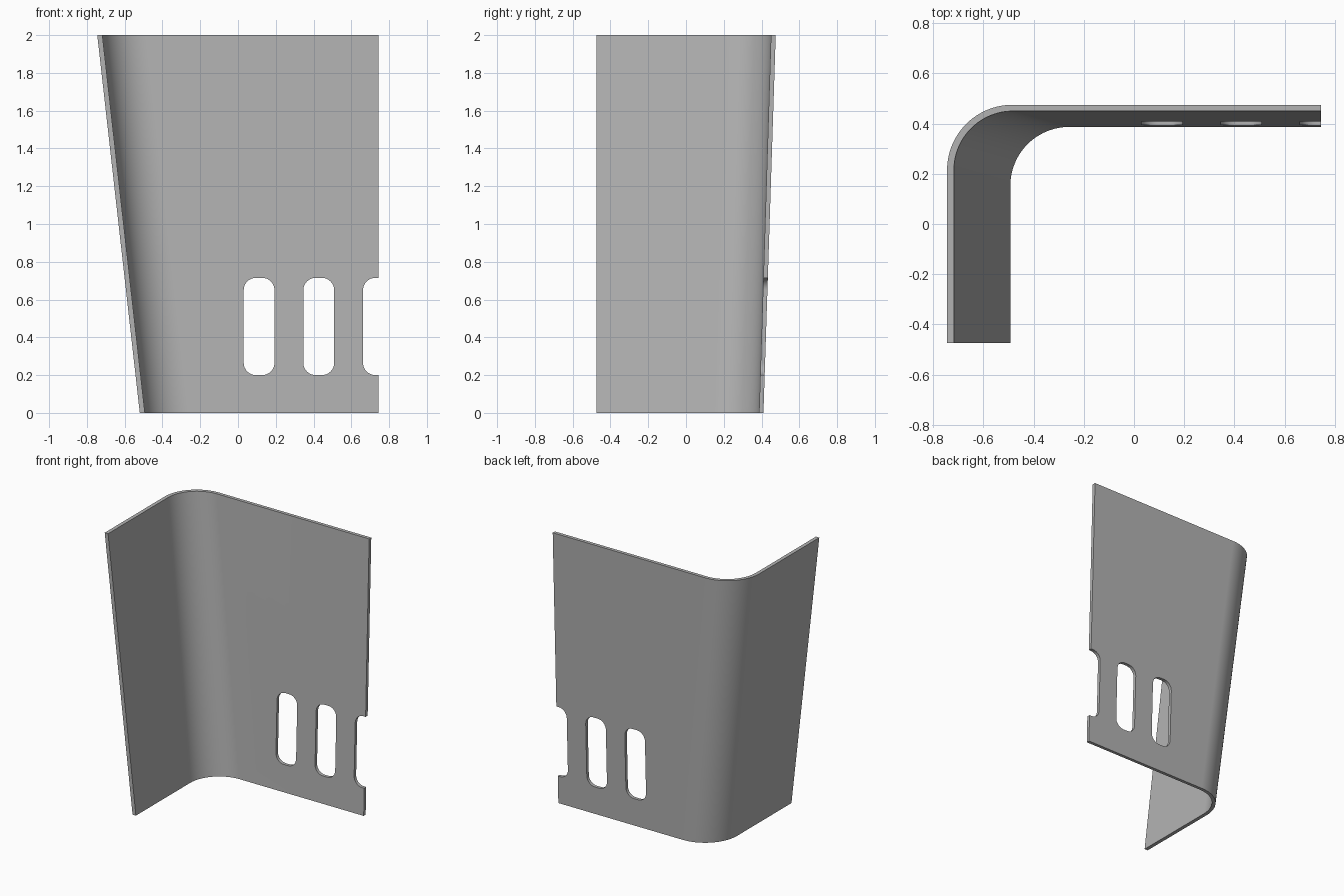
import bpy, bmesh, math

if "Cube" in bpy.data.objects:
    bpy.data.objects.remove(bpy.data.objects["Cube"], do_unlink=True)

FRONT, RIGHT, HEIGHT, STEPS = -0.475, 0.745, 2.0, 24

grey = bpy.data.materials.new("plain grey")
grey.use_nodes = True
colour = (0.45, 0.45, 0.45, 1)
grey.diffuse_color = colour
grey.node_tree.nodes["Principled BSDF"].inputs["Base Color"].default_value = colour


def new_object(name, bm):
    bmesh.ops.recalc_face_normals(bm, faces=bm.faces)
    mesh = bpy.data.meshes.new(name)
    bm.to_mesh(mesh)
    bm.free()
    mesh.materials.append(grey)
    obj = bpy.data.objects.new(name, mesh)
    bpy.context.collection.objects.link(obj)
    return obj


def bend_line(left, back, radius):
    """Side wall, rounded corner, back wall, seen from above."""
    pts = [(left, FRONT)]
    for i in range(STEPS + 1):
        a = math.pi - math.pi / 2 * i / STEPS
        pts.append((left + radius * (1 + math.cos(a)), back + radius * (math.sin(a) - 1)))
    return pts + [(RIGHT, back)]


# Bent sheet: both walls lean outwards towards the top
bm = bmesh.new()


def line_verts(left, back, radius, z):
    return [bm.verts.new((x, y, z)) for x, y in bend_line(left, back, radius)]


outer_low = line_verts(-0.52, 0.41, 0.26, 0)
inner_low = line_verts(-0.493, 0.387, 0.235, 0)
outer_top = line_verts(-0.745, 0.475, 0.26, HEIGHT)
inner_top = line_verts(-0.718, 0.45, 0.235, HEIGHT)
loops = [outer_low, inner_low, inner_top, outer_top]
for a, b in zip(loops, loops[1:] + loops[:1]):
    for i in range(len(a) - 1):
        bm.faces.new((a[i], a[i + 1], b[i + 1], b[i]))
for end in (0, -1):
    bm.faces.new([loop[end] for loop in loops])
panel = new_object("bent_panel", bm)


# Rounded slots through the back wall, the last one open at the edge
def slot_cutter(x0, x1, z0, z1, r):
    bm = bmesh.new()
    corners = [(x1 - r, z1 - r), (x0 + r, z1 - r), (x0 + r, z0 + r), (x1 - r, z0 + r)]
    pts = []
    for k, (cx, cz) in enumerate(corners):
        for i in range(9):
            a = math.pi / 2 * (k + i / 8)
            pts.append(bm.verts.new((cx + r * math.cos(a), 0.3, cz + r * math.sin(a))))
    face = bm.faces.new(pts)
    ext = bmesh.ops.extrude_face_region(bm, geom=[face])
    moved = [g for g in ext["geom"] if isinstance(g, bmesh.types.BMVert)]
    bmesh.ops.translate(bm, verts=moved, vec=(0, 0.3, 0))
    cutter = new_object("slot_cutter", bm)
    cutter.hide_render = True
    return cutter


bpy.ops.object.select_all(action="DESELECT")
panel.select_set(True)
bpy.context.view_layer.objects.active = panel
for n in range(3):
    x = 0.03 + 0.316 * n
    cutter = slot_cutter(x, x + 0.163, 0.2, 0.715, 0.065)
    cut = panel.modifiers.new("slot", "BOOLEAN")
    cut.operation, cut.solver, cut.object = "DIFFERENCE", "EXACT", cutter
    bpy.ops.object.modifier_apply(modifier=cut.name)
    bpy.data.objects.remove(cutter, do_unlink=True)

# Smooth bend with crisp sheet edges and flat walls
bpy.ops.object.shade_smooth_by_angle(angle=math.radians(30))
weighted = panel.modifiers.new("flat_walls", "WEIGHTED_NORMAL")
weighted.keep_sharp = True
